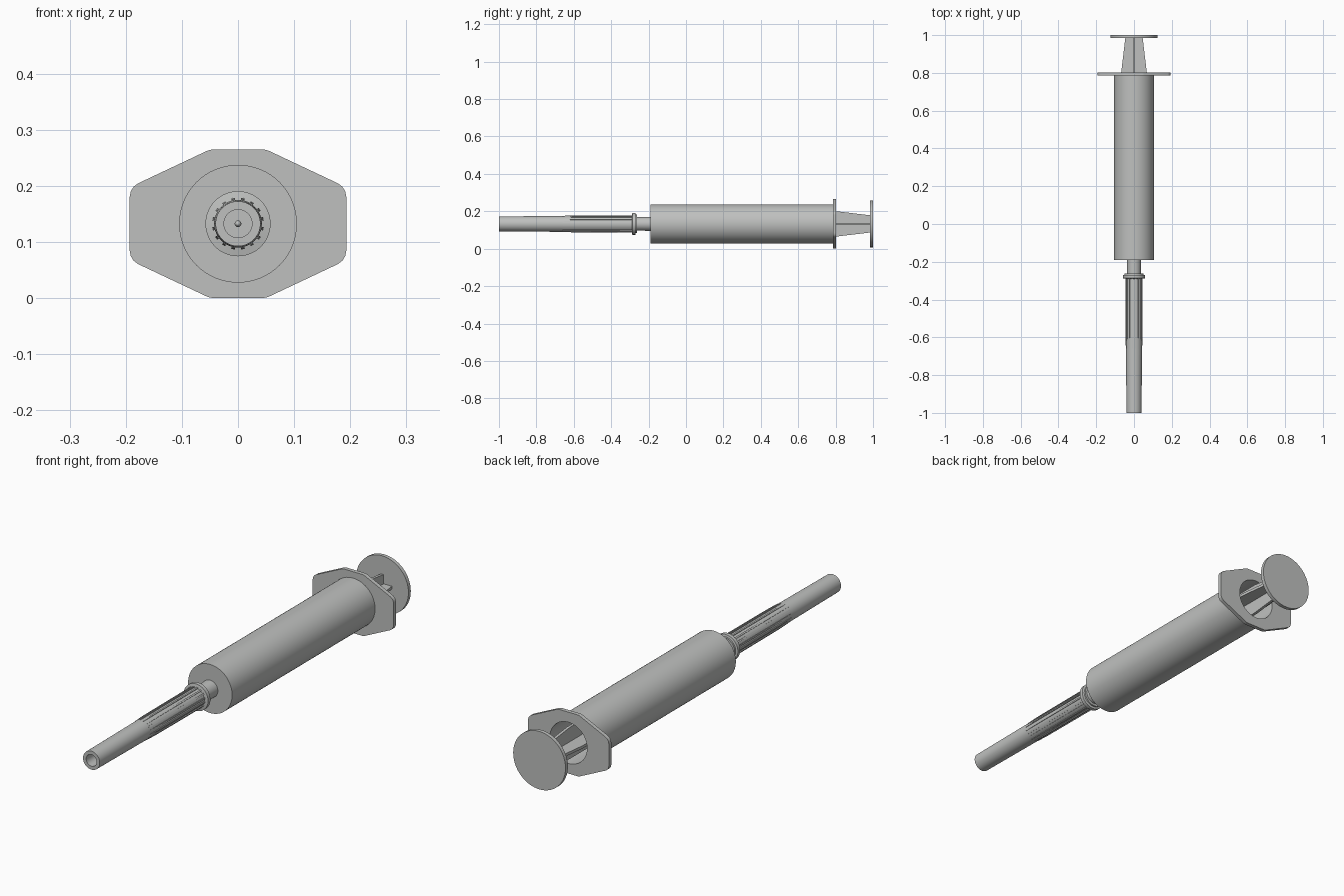
import bpy, bmesh, math
from mathutils import Matrix, Vector

if "Cube" in bpy.data.objects:
    bpy.data.objects.remove(bpy.data.objects["Cube"])

CZ = 0.1325  # height of the syringe axis
grey = bpy.data.materials.new("grey plastic")
grey.diffuse_color = (0.52, 0.53, 0.52, 1)
grey.use_nodes = True
grey.node_tree.nodes["Principled BSDF"].inputs["Base Color"].default_value = grey.diffuse_color


def finish(name, bm, smooth=True):
    bmesh.ops.recalc_face_normals(bm, faces=bm.faces[:])
    me = bpy.data.meshes.new(name)
    bm.to_mesh(me)
    bm.free()
    ob = bpy.data.objects.new(name, me)
    ob.location.z = CZ
    bpy.context.collection.objects.link(ob)
    me.materials.append(grey)
    if smooth:
        bpy.ops.object.select_all(action='DESELECT')
        bpy.context.view_layer.objects.active = ob
        ob.select_set(True)
        bpy.ops.object.shade_smooth_by_angle(angle=math.radians(30))
    return ob


def lathe(name, profile, closed=False, n=64):
    """Spin (radius, y) points about the y axis."""
    bm = bmesh.new()
    vs = [bm.verts.new((r, y, 0)) for r, y in profile]
    pairs = list(zip(vs, vs[1:])) + ([(vs[-1], vs[0])] if closed else [])
    es = [bm.edges.new(p) for p in pairs]
    bmesh.ops.spin(bm, geom=vs + es, cent=(0, 0, 0), axis=(0, 1, 0),
                   angle=math.tau, steps=n, use_duplicate=False)
    bmesh.ops.remove_doubles(bm, verts=bm.verts[:], dist=1e-5)
    return finish(name, bm)


def ring_point(r, a):
    return Vector((r * math.cos(a), 0, r * math.sin(a)))


# hollow barrel with its nozzle
lathe("barrel", [(0.089, 0.79), (0.105, 0.79), (0.105, -0.19), (0.037, -0.19),
                 (0.035, -0.33), (0.0, -0.33), (0.0, -0.18), (0.089, -0.18)], True)

# finger flange with rounded side corners and a round hole
corner = [(0.193, 0.0), (0.193, 0.048), (0.191, 0.058), (0.186, 0.066), (0.178, 0.072),
          (0.056, 0.1295), (0.05, 0.1315), (0.044, 0.1325)]
quarter = corner[1:]
outline = (quarter + [(-x, z) for x, z in reversed(quarter)]
           + [(-x, -z) for x, z in quarter] + [(x, -z) for x, z in reversed(quarter)])
bm = bmesh.new()
edges = []
for pts in (outline, [(0.089 * math.cos(i * math.tau / 64), 0.089 * math.sin(i * math.tau / 64))
                      for i in range(64)]):
    vs = [bm.verts.new((x, 0.785, z)) for x, z in pts]
    edges += [bm.edges.new((vs[i - 1], vs[i])) for i in range(len(vs))]
bmesh.ops.triangle_fill(bm, edges=edges, use_beauty=True)
ext = bmesh.ops.extrude_face_region(bm, geom=bm.faces[:])
bmesh.ops.translate(bm, vec=(0, 0.017, 0),
                    verts=[g for g in ext["geom"] if isinstance(g, bmesh.types.BMVert)])
finish("finger_flange", bm)

# plunger: crossed tapering ribs, thumb disc and piston
bm = bmesh.new()
rib = [(-0.068, -0.1), (0.068, -0.1), (0.068, 0.8), (0.046, 0.985), (-0.046, 0.985), (-0.068, 0.8)]
for turn in (0, math.pi / 2):
    rot = Matrix.Rotation(turn, 3, 'Y')
    sides = [[bm.verts.new(rot @ Vector((x, y, z))) for x, y in rib] for z in (-0.006, 0.006)]
    bm.faces.new(sides[0])
    bm.faces.new(reversed(sides[1]))
    for i in range(6):
        bm.faces.new((sides[0][i - 1], sides[0][i], sides[1][i], sides[1][i - 1]))
finish("plunger_ribs", bm, False)
lathe("thumb_disc", [(0, 0.984), (0.125, 0.984), (0.125, 1.0), (0, 1.0)])
lathe("piston", [(0, -0.175), (0.088, -0.16), (0.088, -0.1), (0, -0.1)])

# needle cap: hollow tapered sleeve with a collar
lathe("needle_cap", [(0.025, -1.0), (0.040, -1.0), (0.0425, -0.65), (0.0425, -0.29),
                     (0.058, -0.287), (0.058, -0.271), (0.049, -0.269), (0.049, -0.262),
                     (0.039, -0.262), (0.036, -0.34), (0.025, -0.7)], True)

# raised grip ribs along the rear half of the cap
bm = bmesh.new()
COUNT = 16
for k in range(COUNT):
    a = (k + 0.5) * math.tau / COUNT
    loops = []
    for y, top in ((-0.66, 0.0435), (-0.60, 0.0455), (-0.285, 0.0465)):
        pts = [ring_point(r, a + d) for r, d in ((0.040, -0.07), (top, -0.07), (top, 0.07), (0.040, 0.07))]
        loops.append([bm.verts.new(p + Vector((0, y, 0))) for p in pts])
    for l0, l1 in zip(loops, loops[1:]):
        for i in range(4):
            bm.faces.new((l0[i - 1], l0[i], l1[i], l1[i - 1]))
    bm.faces.new(loops[0])
    bm.faces.new(loops[-1])
finish("cap_grip_ribs", bm, False)

# needle inside the cap
lathe("needle", [(0, -0.85), (0.006, -0.82), (0.006, -0.32), (0, -0.32)], n=16)
